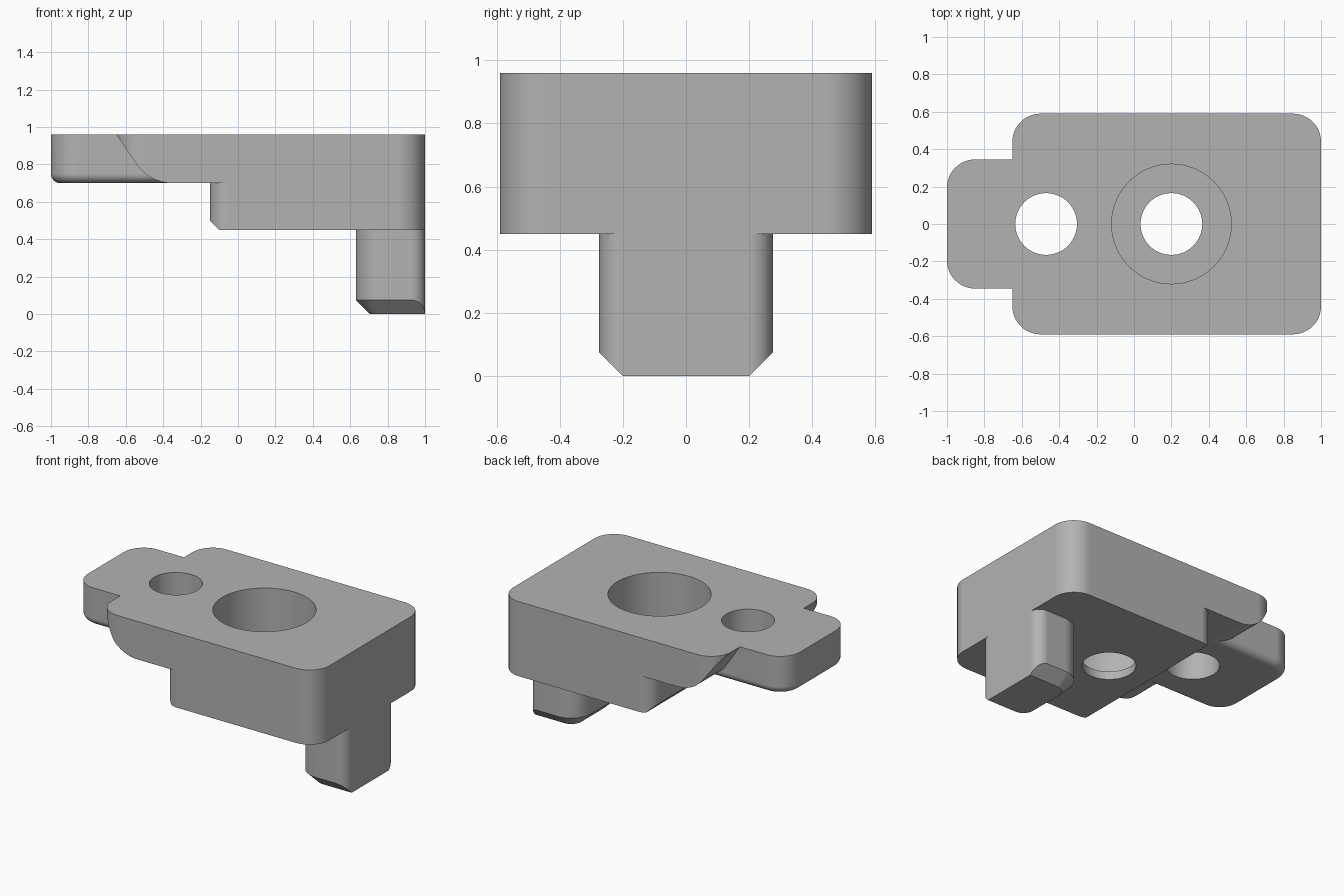
import bpy
import bmesh
from math import cos, sin, pi, radians, tan

if "Cube" in bpy.data.objects:
    bpy.data.objects.remove(bpy.data.objects["Cube"], do_unlink=True)

TOP, PLATE, BLOCK = 0.96, 0.70, 0.45   # top face, plate underside, block underside
HALF = 0.59                            # half width of the body

grey = bpy.data.materials.new("plain_grey")
grey.use_nodes = True
grey.diffuse_color = (0.45, 0.45, 0.45, 1)
grey.node_tree.nodes["Principled BSDF"].inputs["Base Color"].default_value = (0.45, 0.45, 0.45, 1)


def loft(name, rings):
    """Closed solid through equal-length rings of points."""
    bm = bmesh.new()
    loops = [[bm.verts.new(p) for p in ring] for ring in rings]
    n = len(loops[0])
    for a, b in zip(loops, loops[1:]):
        for i in range(n):
            j = (i + 1) % n
            bm.faces.new((a[i], a[j], b[j], b[i]))
    bm.faces.new(loops[0][::-1])
    bm.faces.new(loops[-1])
    bmesh.ops.recalc_face_normals(bm, faces=bm.faces)
    mesh = bpy.data.meshes.new(name)
    bm.to_mesh(mesh)
    bm.free()
    mesh.materials.append(grey)
    obj = bpy.data.objects.new(name, mesh)
    bpy.context.collection.objects.link(obj)
    return obj


def outline(x0, x1, half, r_left, r_right, z, inset=0, steps=12):
    """Rounded rectangle ring; inset moves it inward around fixed corner centres."""
    corners = [(x1 - r_right, half - r_right, r_right), (x0 + r_left, half - r_left, r_left),
               (x0 + r_left, r_left - half, r_left), (x1 - r_right, r_right - half, r_right)]
    ring = []
    for k, (cx, cy, r) in enumerate(corners):
        for i in range(steps + 1):
            a = (k + i / steps) * pi / 2
            ring.append((cx + (r - inset) * cos(a), cy + (r - inset) * sin(a), z))
    return ring


def slab(name, x0, x1, half, r_left, r_right, levels):
    return loft(name, [outline(x0, x1, half, r_left, r_right, z, d) for z, d in levels])


def side_profile(name, points):
    """Extrude an (x, z) profile across the whole width."""
    return loft(name, [[(x, y, z) for x, z in points] for y in (-1, 1)])


def cylinder(name, x, r, z0, z1, n=64):
    return loft(name, [[(x + r * cos(2 * pi * i / n), r * sin(2 * pi * i / n), z)
                        for i in range(n)] for z in (z0, z1)])


def combine(obj, other, operation):
    mod = obj.modifiers.new(operation, "BOOLEAN")
    mod.operation, mod.solver, mod.object = operation, "EXACT", other
    bpy.context.view_layer.objects.active = obj
    bpy.ops.object.modifier_apply(modifier=mod.name)
    bpy.data.objects.remove(other, do_unlink=True)


# Upper plate: rounded outline with a sloped, curved underside at the narrow end
slope, bend = radians(56), 0.235
foot = -0.65 + (TOP - PLATE) / tan(slope)
arc_x = foot + bend * tan(slope / 2)
curve = [(arc_x - bend * sin(slope * i / 12), PLATE + bend * (1 - cos(slope * i / 12)))
         for i in range(13)]
body = slab("clamp_body", -0.65, 1, HALF, 0.15, 0.15, [(0.1, 0), (1.5, 0)])
combine(body, side_profile("plate_profile", [(1.5, PLATE)] + curve + [(-0.65, TOP), (1.5, TOP)]),
        "INTERSECT")

# Thick block below the plate, with a chamfered lower edge
block = slab("thick_block", -0.15, 1, HALF, 0.10, 0.15, [(0.1, 0), (1.5, 0)])
combine(block, side_profile("block_profile", [(1.5, BLOCK), (-0.10, BLOCK), (-0.20, 0.55),
                                              (-0.20, PLATE), (1.5, PLATE)]), "INTERSECT")
combine(body, block, "UNION")

# Tongue with a rounded lower edge
fillet = 0.05
levels = [(PLATE + fillet * (1 - cos(a)), fillet * (1 - sin(a)))
          for a in [i * pi / 12 for i in range(7)]]
tongue = slab("tongue", -1, -0.2, 0.345, 0.15, 0.06, levels + [(TOP, 0)])
combine(body, tongue, "UNION")

# Leg flush with the wide end, chamfered on its other three sides
leg = slab("leg", 0.63, 1, 0.275, 0.15, 0.075, [(-0.5, 0), (1, 0)])
combine(leg, slab("leg_chamfer", 0.63, 1.5, 0.275, 0.15, 0.15, [(0, 0.075), (BLOCK, 0.075 - BLOCK)]),
        "INTERSECT")
combine(body, leg, "UNION")

# Through holes and the deep counterbore
for x in (-0.47, 0.20):
    combine(body, cylinder("hole_cutter", x, 0.165, 0.2, 1.2), "DIFFERENCE")
combine(body, cylinder("counterbore_cutter", 0.20, 0.32, 0.505, 1.2), "DIFFERENCE")

# Smooth curves, crisp edges
bpy.ops.object.select_all(action="DESELECT")
body.select_set(True)
bpy.context.view_layer.objects.active = body
bpy.ops.object.shade_smooth_by_angle(angle=radians(25))
weighted = body.modifiers.new("even_shading", "WEIGHTED_NORMAL")
weighted.keep_sharp = True
